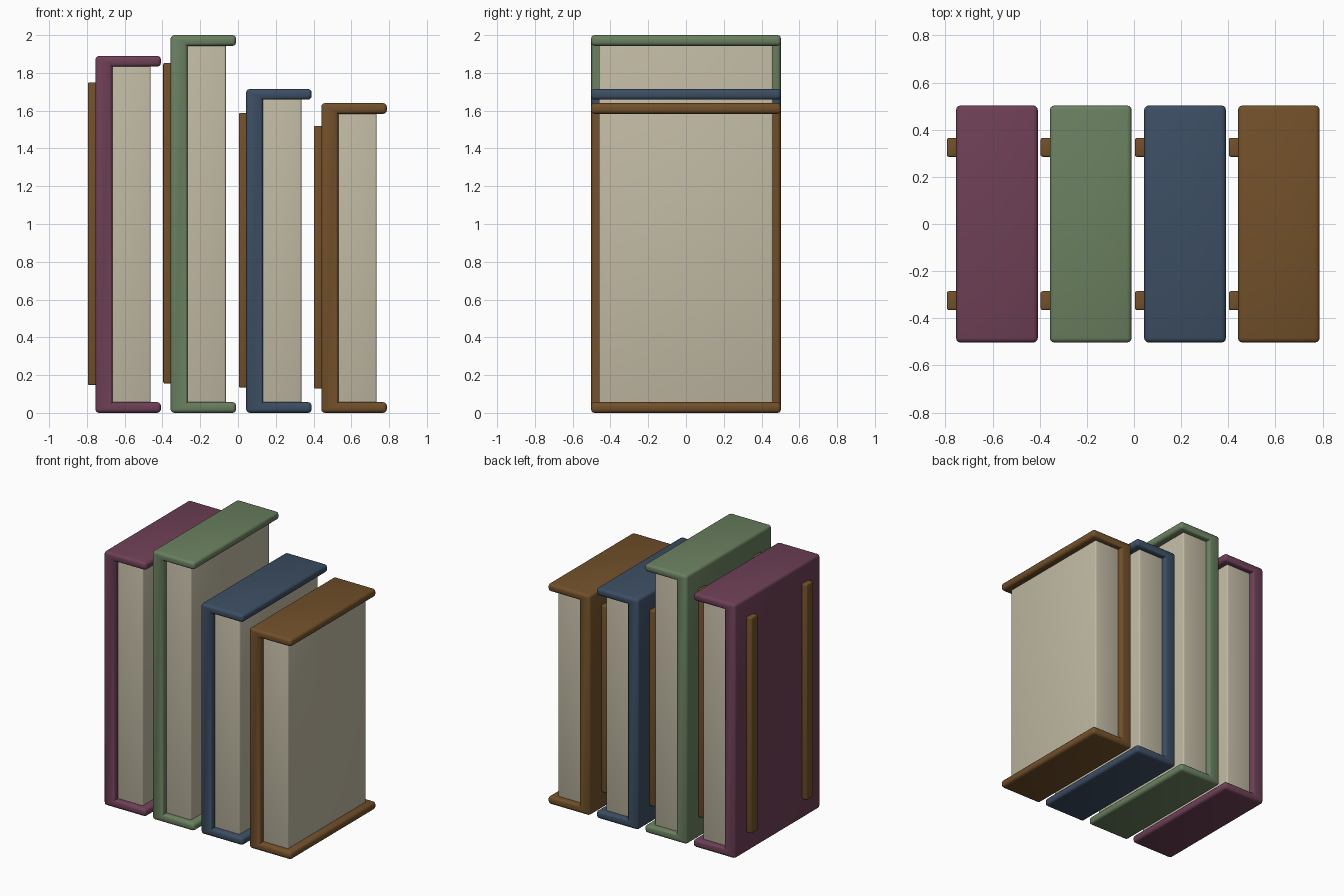
import bpy, bmesh

if "Cube" in bpy.data.objects:
    bpy.data.objects.remove(bpy.data.objects["Cube"])


def material(name, rgb):
    """Flat colour from 0-255 sRGB values."""
    m = bpy.data.materials.new(name)
    lin = [((c / 255 + 0.055) / 1.055) ** 2.4 for c in rgb]
    m.diffuse_color = (*lin, 1)
    m.use_nodes = True
    m.node_tree.nodes["Principled BSDF"].inputs["Base Color"].default_value = m.diffuse_color
    return m


PLUM = material("plum", (110, 64, 86))
GREEN = material("sage green", (106, 128, 96))
BLUE = material("slate blue", (60, 78, 99))
BROWN = material("leather brown", (114, 80, 42))
PAPER = material("paper", (192, 185, 163))


def extrude_profile(name, outline, y0, y1, bevel, mat):
    """Extrude an XZ outline along y and round its outward edges."""
    bm = bmesh.new()
    face = bm.faces.new([bm.verts.new((x, y0, z)) for x, z in outline])
    new = bmesh.ops.extrude_face_region(bm, geom=[face])["geom"]
    verts = [g for g in new if isinstance(g, bmesh.types.BMVert)]
    bmesh.ops.translate(bm, verts=verts, vec=(0, y1 - y0, 0))
    bmesh.ops.recalc_face_normals(bm, faces=bm.faces)
    edges = [e for e in bm.edges if e.calc_face_angle_signed() > 0.5]
    bmesh.ops.bevel(bm, geom=edges, offset=bevel, segments=3, profile=0.5,
                    affect='EDGES', clamp_overlap=True)
    mesh = bpy.data.meshes.new(name)
    bm.to_mesh(mesh)
    bm.free()
    mesh.materials.append(mat)
    ob = bpy.data.objects.new(name, mesh)
    bpy.context.collection.objects.link(ob)
    bpy.context.view_layer.objects.active = ob
    ob.select_set(True)
    bpy.ops.object.shade_smooth_by_angle(angle=0.6)
    ob.select_set(False)


def rect(x0, x1, z0, z1):
    return [(x0, z0), (x1, z0), (x1, z1), (x0, z1)]


WIDTH, SPINE, BOARD, DEPTH = 0.347, 0.09, 0.057, 0.503

# left edge, height, cover colour
books = [("plum", -0.755, 1.89, PLUM), ("green", -0.357, 2.0, GREEN),
         ("blue", 0.043, 1.715, BLUE), ("brown", 0.441, 1.64, BROWN)]

for label, x, h, mat in books:
    # C-shaped cover: spine with a board at top and bottom
    r, s = x + WIDTH, x + SPINE
    cover = [(x, 0), (r, 0), (r, BOARD), (s, BOARD),
             (s, h - BOARD), (r, h - BOARD), (r, h), (x, h)]
    extrude_profile(label + "_cover", cover, -DEPTH, DEPTH, 0.02, mat)
    # page block, tucked into the cover
    extrude_profile(label + "_pages",
                    rect(x + 0.06, x + 0.293, 0.035, h - 0.035),
                    -0.46, 0.46, 0.01, PAPER)
    # two raised strips on the spine
    for side, y in (("front", -0.325), ("back", 0.325)):
        extrude_profile(f"{label}_strip_{side}",
                        rect(x - 0.039, x + 0.01, h * 0.078, h * 0.926),
                        y - 0.04, y + 0.04, 0.008, BROWN)
